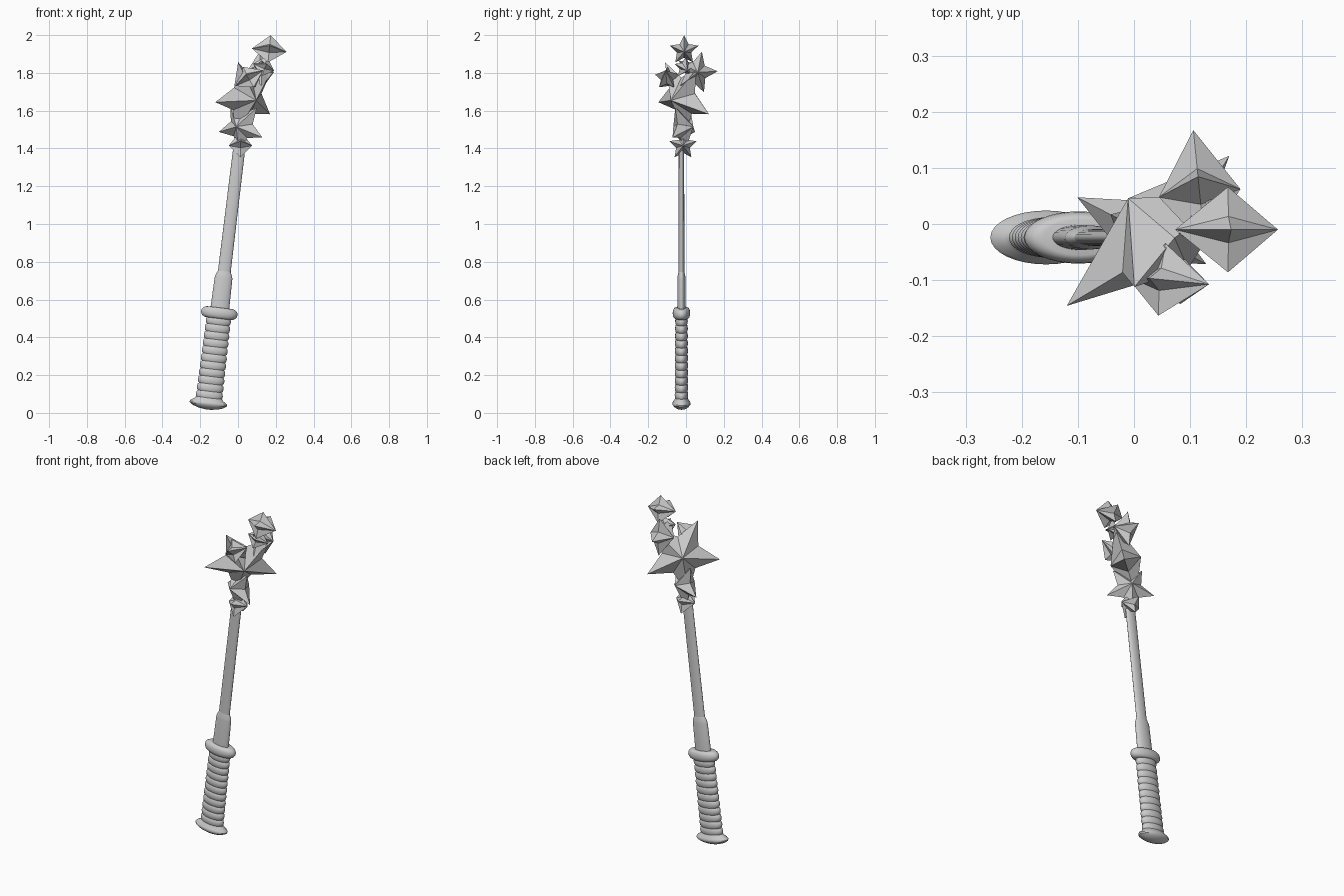
import bpy, bmesh, math
from mathutils import Vector, Matrix

if "Cube" in bpy.data.objects:
    bpy.data.objects.remove(bpy.data.objects["Cube"])

TILT = Matrix.Translation((-0.163, -0.024, 0)) @ Matrix.Rotation(math.radians(6.9), 4, 'Y')


def finish(bm, name):
    bmesh.ops.recalc_face_normals(bm, faces=bm.faces[:])
    me = bpy.data.meshes.new(name)
    bm.to_mesh(me)
    bm.free()
    ob = bpy.data.objects.new(name, me)
    bpy.context.collection.objects.link(ob)
    return ob


def lathe(name, profile, flat=0.48, n=32):
    """Flattened turned part along the tilted wand axis; profile = (radius, height)."""
    bm = bmesh.new()
    rings = [[bm.verts.new((r * math.cos(2 * math.pi * i / n),
                            flat * r * math.sin(2 * math.pi * i / n), h))
              for i in range(n)] for r, h in profile]
    for a, b in zip(rings, rings[1:]):
        for i in range(n):
            j = (i + 1) % n
            bm.faces.new((a[i], a[j], b[j], b[i]))
    bm.faces.new(rings[0][::-1])
    bm.faces.new(rings[-1])
    bm.transform(TILT)
    ob = finish(bm, name)
    bpy.ops.object.select_all(action='DESELECT')
    ob.select_set(True)
    bpy.context.view_layer.objects.active = ob
    bpy.ops.object.shade_smooth_by_angle(angle=math.radians(35))
    return ob


def star(name, centre, normal, tip, radius, depth, inner=0.5):
    """Faceted five-pointed star with a peak on each side."""
    n = Vector(normal).normalized()
    u = Vector(tip)
    u = (u - n * u.dot(n)).normalized()
    v = n.cross(u)
    c = Vector(centre)
    bm = bmesh.new()
    rim = []
    for i in range(10):
        r = radius if i % 2 == 0 else radius * inner
        a = math.pi * i / 5
        rim.append(bm.verts.new(c + r * (u * math.cos(a) + v * math.sin(a))))
    for s in (1, -1):
        peak = bm.verts.new(c + n * depth * s)
        for i in range(10):
            bm.faces.new((rim[i], rim[(i + 1) % 10], peak))
    return finish(bm, name)


# Pommel
lathe("pommel", [(0.012, 0.018), (0.05, 0.023), (0.08, 0.033), (0.098, 0.044), (0.1, 0.052),
                 (0.094, 0.060), (0.078, 0.070), (0.068, 0.082)])

# Ribbed grip
beads, z0, z1 = 11, 0.075, 0.51
grip = []
for k in range(beads):
    for t, bulge in ((0, -0.005), (0.15, 0.001), (0.5, 0.004), (0.85, 0.001)):
        f = (k + t) / beads
        grip.append((0.068 - 0.005 * f + bulge, z0 + (z1 - z0) * f))
grip.append((0.058, z1))
lathe("grip", grip, flat=0.5)

# Guard ring
guard = [(0.066 + 0.031 * math.cos(a), 0.532 + 0.029 * math.sin(a))
         for a in [math.radians(-90 + 22.5 * i) for i in range(9)]]
lathe("guard", guard)

# Collar and shaft
lathe("collar", [(0.05, 0.54), (0.047, 0.72), (0.044, 0.732), (0.034, 0.755)], flat=0.45)
lathe("shaft", [(0.034, 0.74), (0.032, 1.42)], flat=0.45)

# Star cluster: name, centre, normal, tip direction, radius, depth
big_c = Vector((0.043, -0.017, 1.675))
stars = [
    ("star_base", (0.013, -0.016, 1.415), (1, 0, 0), (0, 0, 1), 0.076, 0.062),
    ("star_lower", (0.018, -0.014, 1.515), (0.46, 0.89, 0), (-0.1, 0.05, -1), 0.137, 0.06),
    ("star_large", big_c, (0.63, -0.74, -0.24), Vector((-0.12, -0.145, 1.645)) - big_c, 0.21, 0.085),
    ("star_front", (0.06, -0.1, 1.772), (0.8, -0.08, 0.45), (0, 0, 1), 0.068, 0.085),
    ("star_back", (0.117, 0.055, 1.803), (1, 0.1, 0), (-0.1, 1, 0.05), 0.113, 0.073),
    ("star_link", (0.135, -0.005, 1.83), (0.9, 0.2, -0.3), (0, 0, 1), 0.06, 0.06),
    ("star_top", (0.165, -0.01, 1.92), (0.99, 0, -0.1), (0.1, 0, 1), 0.08, 0.092),
]
for s in stars:
    star(*s)
